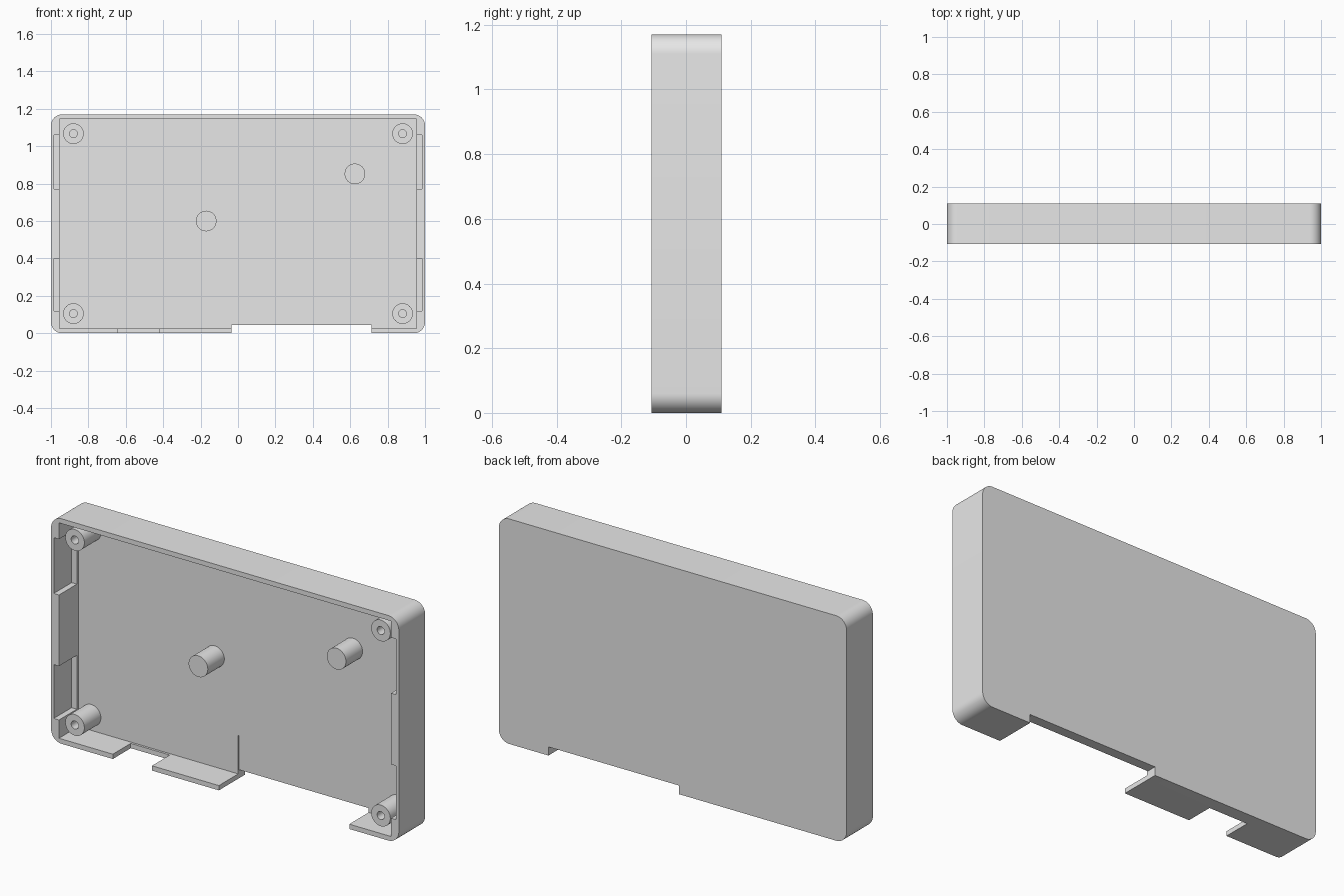
import bpy, bmesh, math
from mathutils import Matrix

cube = bpy.data.objects.get("Cube")
if cube:
    bpy.data.objects.remove(cube, do_unlink=True)

FRONT, BACK, HEIGHT = -0.107, 0.109, 1.17
FLOOR, POCKET, POST_FRONT = 0.052, 0.04, -0.084
OUT = -0.3  # cutters start in front of the rim

grey = bpy.data.materials.new("plain grey")
grey.use_nodes = True
colour = (0.8, 0.8, 0.8, 1)
grey.diffuse_color = colour
grey.node_tree.nodes["Principled BSDF"].inputs["Base Color"].default_value = colour


def finish(name, bm):
    bmesh.ops.recalc_face_normals(bm, faces=bm.faces)
    mesh = bpy.data.meshes.new(name)
    bm.to_mesh(mesh)
    bm.free()
    mesh.materials.append(grey)
    obj = bpy.data.objects.new(name, mesh)
    bpy.context.collection.objects.link(obj)
    return obj


def block(name, x, y, z):
    """Box from (low, high) ranges on each axis."""
    bm = bmesh.new()
    bmesh.ops.create_cube(bm, size=1)
    for v in bm.verts:
        v.co = [(r[0] + r[1]) / 2 + c * (r[1] - r[0]) for r, c in zip((x, y, z), v.co)]
    return finish(name, bm)


def cylinder(name, x, z, radius, y0, y1):
    """Round bar along the depth axis."""
    bm = bmesh.new()
    place = Matrix.Translation((x, (y0 + y1) / 2, z)) @ Matrix.Rotation(math.pi / 2, 4, 'X')
    bmesh.ops.create_cone(bm, cap_ends=True, segments=48, radius1=radius,
                          radius2=radius, depth=y1 - y0, matrix=place)
    return finish(name, bm)


def cut(obj, cutter):
    cutter.hide_render = True
    mod = obj.modifiers.new("cut", 'BOOLEAN')
    mod.operation, mod.solver, mod.object = 'DIFFERENCE', 'EXACT', cutter
    bpy.context.view_layer.objects.active = obj
    bpy.ops.object.modifier_apply(modifier=mod.name)
    bpy.data.objects.remove(cutter, do_unlink=True)


def smooth(obj):
    bpy.ops.object.select_all(action='DESELECT')
    obj.select_set(True)
    bpy.context.view_layer.objects.active = obj
    bpy.ops.object.shade_smooth_by_angle(angle=math.radians(30))


# Rounded outer case
bm = bmesh.new()
radius, steps = 0.06, 12
ring = []
for i, (sx, sz) in enumerate([(1, 1), (-1, 1), (-1, -1), (1, -1)]):
    for k in range(steps + 1):
        a = math.pi / 2 * (i + k / steps)
        ring.append(bm.verts.new((sx * (1 - radius) + radius * math.cos(a), FRONT,
                                  HEIGHT / 2 + sz * (HEIGHT / 2 - radius) + radius * math.sin(a))))
face = bm.faces.new(ring)
new = bmesh.ops.extrude_face_region(bm, geom=[face])["geom"]
bmesh.ops.translate(bm, vec=(0, BACK - FRONT, 0),
                    verts=[g for g in new if isinstance(g, bmesh.types.BMVert)])
case = finish("case_shell", bm)

# Main cavity
cut(case, block("cavity", (-0.955, 0.955), (OUT, FLOOR), (0.025, 1.145)))

# Side wall pockets
for side in (-1, 1):
    x = sorted((side * 0.9, side * 0.985))
    for z in ((0.12, 0.4), (0.77, 1.06)):
        cut(case, block("pocket", x, (OUT, POCKET), z))

# Port opening, wide bottom notch and the shallow recess above it
cut(case, block("port", (-0.645, -0.42), (OUT, POCKET), (-0.1, 0.1)))
cut(case, block("notch", (-0.035, 0.715), (OUT, 0.3), (-0.1, 0.045)))
cut(case, block("recess", (-0.035, 0.715), (OUT, FLOOR + 0.005), (-0.1, 0.225)))
smooth(case)

# Hollow corner screw posts
for sx, side in ((-1, "right"), (1, "left")):
    for z, level in ((0.105, "lower"), (1.067, "upper")):
        post = cylinder(f"{level}_{side}_screw_post", sx * 0.88, z, 0.055, POST_FRONT, FLOOR + 0.01)
        cut(post, cylinder("hole", sx * 0.88, z, 0.021, OUT, FLOOR - 0.01))
        smooth(post)

# Solid support posts
for name, x, z in (("middle_support_post", -0.17, 0.6), ("upper_support_post", 0.625, 0.852)):
    smooth(cylinder(name, x, z, 0.055, POST_FRONT, FLOOR + 0.01))
